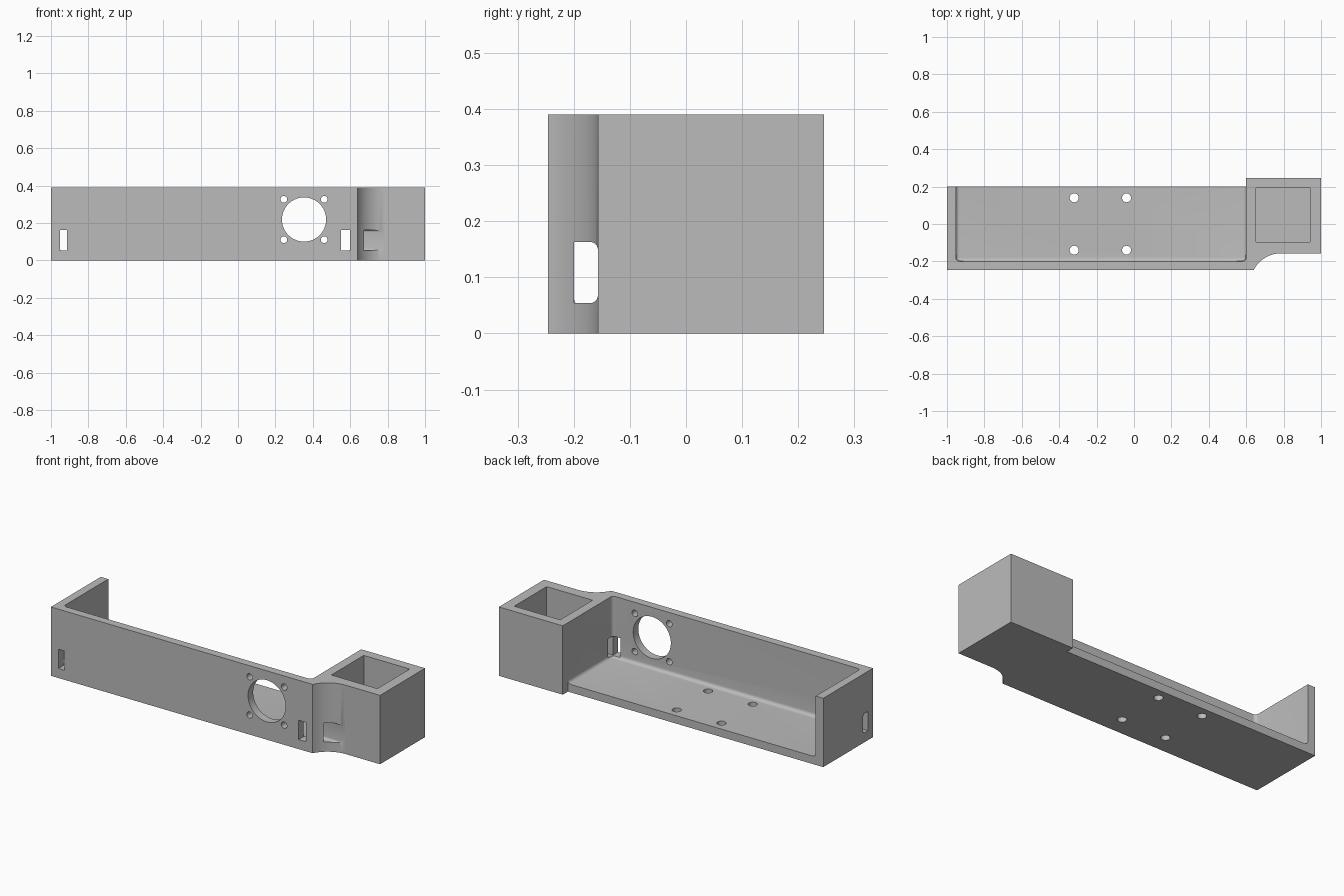
import bpy, bmesh
from math import radians, pi, atan2, cos, sin
from mathutils import Matrix, Vector

cube = bpy.data.objects.get("Cube")
if cube:
    bpy.data.objects.remove(cube, do_unlink=True)

HEIGHT, BACK, FRONT = 0.39, 0.246, -0.246
BIN_FRONT, WALL_IN, FLOOR = -0.157, -0.2, 0.045

grey = bpy.data.materials.new("plain grey")
grey.use_nodes = True
grey.diffuse_color = (0.5, 0.5, 0.5, 1)
grey.node_tree.nodes["Principled BSDF"].inputs["Base Color"].default_value = grey.diffuse_color


def make_object(name, bm):
    bmesh.ops.recalc_face_normals(bm, faces=bm.faces)
    mesh = bpy.data.meshes.new(name)
    bm.to_mesh(mesh)
    bm.free()
    mesh.materials.append(grey)
    obj = bpy.data.objects.new(name, mesh)
    bpy.context.collection.objects.link(obj)
    return obj


def box(lo, hi, radius=0, edge_rule=lambda e: True):
    """Box between two corners, with chosen edges rounded."""
    lo, hi = Vector(lo), Vector(hi)
    bm = bmesh.new()
    bmesh.ops.create_cube(bm, size=1)
    bmesh.ops.scale(bm, vec=hi - lo, verts=bm.verts)
    bmesh.ops.translate(bm, vec=(lo + hi) / 2, verts=bm.verts)
    if radius:
        edges = [e for e in bm.edges if edge_rule(e)]
        bmesh.ops.bevel(bm, geom=edges, offset=radius, segments=6,
                        profile=0.5, affect='EDGES')
    return make_object("cutter", bm)


def drill(centre, radius, sides, along_y=False):
    bm = bmesh.new()
    turn = Matrix.Rotation(pi / 2, 4, 'X') if along_y else Matrix()
    bmesh.ops.create_cone(bm, cap_ends=True, segments=sides, radius1=radius,
                          radius2=radius, depth=0.15,
                          matrix=Matrix.Translation(centre) @ turn)
    return make_object("cutter", bm)


# Plan outline: tray, concave blend and square bin in one solid
start, end = Vector((0.64, FRONT)), Vector((0.785, BIN_FRONT))
run, rise = end - start
r = (run * run + rise * rise) / (2 * rise)
cx, cy = end.x, end.y - r
a0 = atan2(start.y - cy, start.x - cx)
arc = [(cx + r * cos(a0 + (pi / 2 - a0) * i / 16),
        cy + r * sin(a0 + (pi / 2 - a0) * i / 16)) for i in range(17)]
outline = [(-1, FRONT)] + arc + [(1, BIN_FRONT), (1, BACK), (0.6, BACK), (0.6, 0.2), (-1, 0.2)]

bm = bmesh.new()
base = bm.faces.new([bm.verts.new((x, y, 0)) for x, y in outline])
top = bmesh.ops.extrude_face_region(bm, geom=[base])["geom"]
bmesh.ops.translate(bm, vec=(0, 0, HEIGHT),
                    verts=[g for g in top if isinstance(g, bmesh.types.BMVert)])
body = make_object("tray_with_square_bin", bm)

# Tray interior (open at top and back) and bin pocket
cutters = [
    box((-0.953, WALL_IN, FLOOR), (0.6, 0.5, 0.6), 0.02),
    box((0.653, -0.097, FLOOR), (0.941, 0.193, 0.6)),
]

# Cable slots: through the front wall and sideways through both ends
LOW, HIGH = 0.054, 0.163


def inner_corner(e):
    a, b = e.verts
    return abs(a.co.x - b.co.x) > 0.01 and a.co.y > -0.17


for x0, x1 in ((-0.953, -0.915), (0.552, 0.598)):
    cutters.append(box((x0, -0.3, LOW), (x1, -0.18, HIGH)))
for x0, x1 in ((-1.1, -0.93), (0.575, 0.78)):
    cutters.append(box((x0, WALL_IN, LOW), (x1, BIN_FRONT, HIGH), 0.014, inner_corner))

# Round fan opening with four screw holes
cutters.append(drill((0.353, -0.22, 0.219), 0.118, 64, True))
for sx in (-1, 1):
    for sz in (-1, 1):
        cutters.append(drill((0.353 + sx * 0.108, -0.22, 0.219 + sz * 0.108), 0.018, 24, True))

# Mounting holes in the floor
for x in (-0.32, -0.04):
    for y in (-0.14, 0.14):
        cutters.append(drill((x, y, 0.02), 0.024, 32))

# Cut everything out of the body
bpy.ops.object.select_all(action='DESELECT')
bpy.context.view_layer.objects.active = body
body.select_set(True)
for cutter in cutters:
    mod = body.modifiers.new("cut", 'BOOLEAN')
    mod.operation = 'DIFFERENCE'
    mod.solver = 'EXACT'
    mod.object = cutter
    bpy.ops.object.modifier_apply(modifier=mod.name)
    bpy.data.objects.remove(cutter, do_unlink=True)

bpy.ops.object.shade_smooth_by_angle(angle=radians(30))
